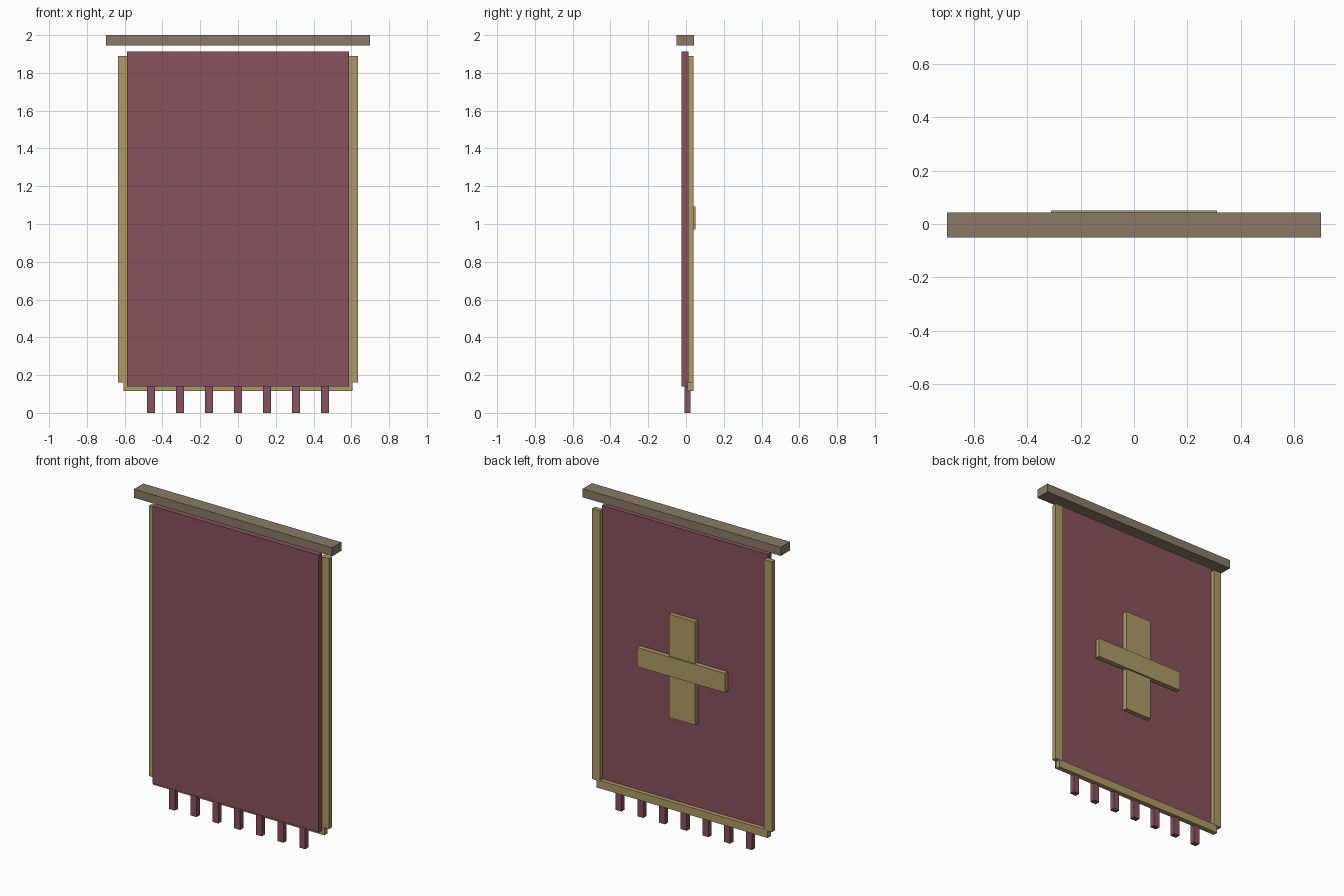
import bpy

if "Cube" in bpy.data.objects:
    bpy.data.objects.remove(bpy.data.objects["Cube"])


def material(name, srgb):
    m = bpy.data.materials.new(name)
    lin = [((c / 255 + 0.055) / 1.055) ** 2.4 for c in srgb]
    m.diffuse_color = (*lin, 1)
    m.use_nodes = True
    m.node_tree.nodes["Principled BSDF"].inputs["Base Color"].default_value = m.diffuse_color
    return m


CLOTH = material("dark red cloth", (137, 82, 93))
TRIM = material("old gold trim", (173, 154, 103))
WOOD = material("brown wood", (138, 122, 101))


def box(name, x, y, z, mat):
    """Box from (min, max) ranges on each axis."""
    r = (x, y, z)
    bpy.ops.mesh.primitive_cube_add(size=1, location=[(a + b) / 2 for a, b in r])
    o = bpy.context.object
    o.name = name
    o.scale = [b - a for a, b in r]
    bpy.ops.object.transform_apply(location=False, rotation=False, scale=True)
    o.data.materials.append(mat)
    return o


# hanging rod and cloth panel
box("hanging_rod", (-0.70, 0.70), (-0.05, 0.043), (1.945, 2.0), WOOD)
box("cloth_panel", (-0.587, 0.587), (-0.024, 0.012), (0.14, 1.912), CLOTH)

# gold borders on the back
for side, s in (("left", -1), ("right", 1)):
    box(side + "_border", sorted((s * 0.58, s * 0.635)), (0.01, 0.041), (0.162, 1.89), TRIM)
box("bottom_border", (-0.605, 0.605), (0.007, 0.039), (0.116, 0.166), TRIM)

# cross emblem
box("emblem_upright", (-0.093, 0.093), (0.01, 0.04), (0.70, 1.36), TRIM)
box("emblem_crossbar", (-0.31, 0.31), (0.02, 0.05), (0.97, 1.093), TRIM)

# fringe tassels
for i in range(-3, 4):
    x = i * 0.1535
    box(f"tassel_{i + 4}", (x - 0.021, x + 0.021), (-0.009, 0.023), (0, 0.15), CLOTH)
